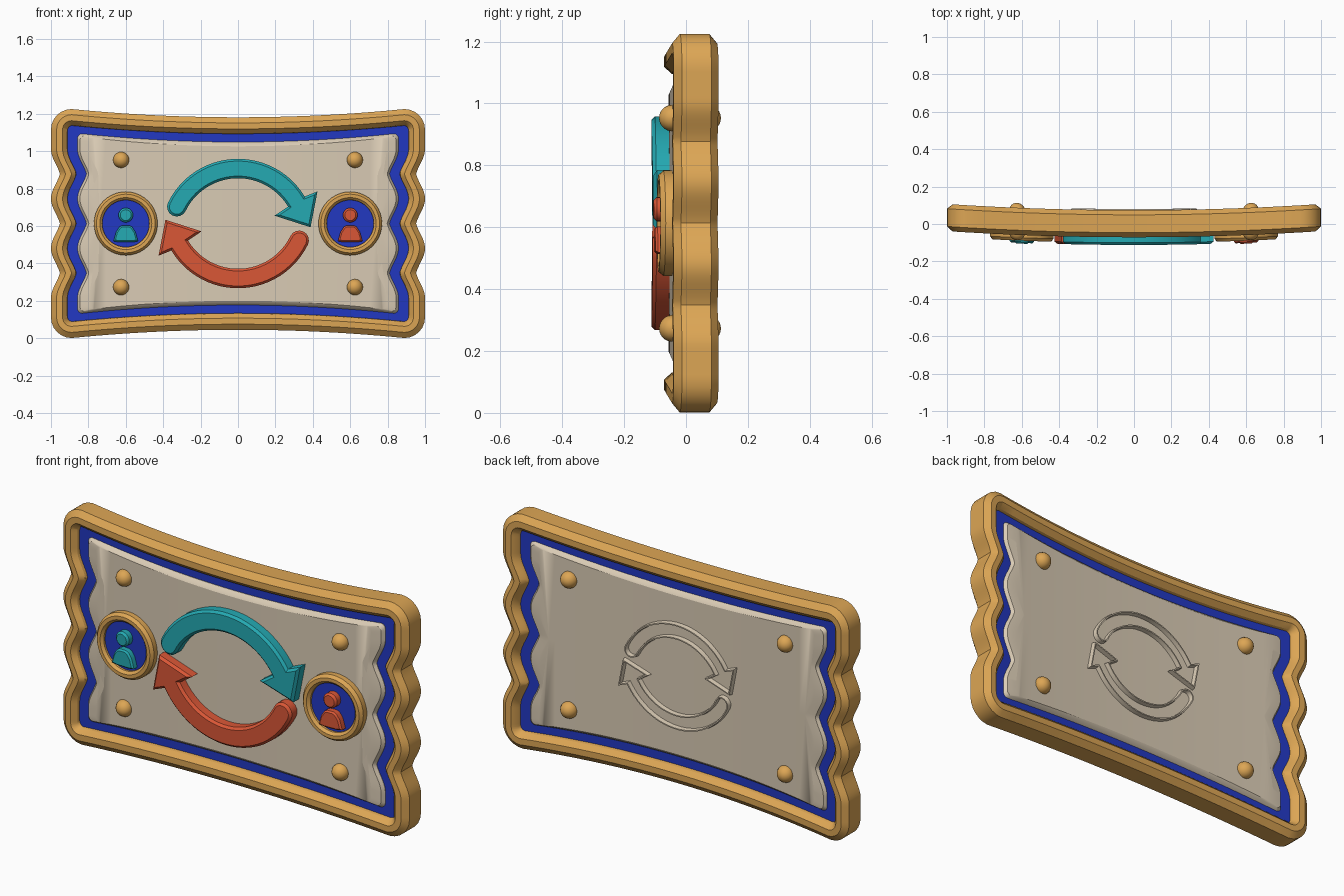
import bpy, bmesh, math
from math import sin, cos, pi, radians

if "Cube" in bpy.data.objects:
    bpy.data.objects.remove(bpy.data.objects["Cube"])

ZC = 0.613          # mid height of the plaque
BEND = 0.033        # the whole plaque curves backward toward its ends


def material(name, rgb):
    m = bpy.data.materials.new(name)
    m.diffuse_color = (*rgb, 1)
    m.use_nodes = True
    m.node_tree.nodes["Principled BSDF"].inputs["Base Color"].default_value = m.diffuse_color
    return m


GOLD = material("gold", (0.72, 0.38, 0.09))
CREAM = material("cream", (0.70, 0.60, 0.46))
BLUE = material("blue", (0.016, 0.04, 0.54))
TEAL = material("teal", (0.018, 0.40, 0.45))
RED = material("red", (0.70, 0.095, 0.037))


def loft(name, loops, mat, closed=False, cap=True):
    """Bridge equal-length loops of (x, y, z); z is relative to mid height."""
    bm = bmesh.new()
    rings = [[bm.verts.new((x, y + BEND * x * x, z + ZC)) for x, y, z in lp] for lp in loops]
    n = len(rings[0])
    pairs = list(zip(rings, rings[1:])) + ([(rings[-1], rings[0])] if closed else [])
    for a, b in pairs:
        for i in range(n):
            j = (i + 1) % n
            bm.faces.new((a[i], a[j], b[j], b[i]))
    if cap and not closed:
        bm.faces.new(rings[0])
        bm.faces.new(rings[-1])
    bmesh.ops.remove_doubles(bm, verts=bm.verts, dist=1e-5)
    bmesh.ops.recalc_face_normals(bm, faces=bm.faces)
    me = bpy.data.meshes.new(name)
    bm.to_mesh(me)
    bm.free()
    me.materials.append(mat)
    ob = bpy.data.objects.new(name, me)
    bpy.context.collection.objects.link(ob)
    bpy.ops.object.select_all(action='DESELECT')
    ob.select_set(True)
    bpy.context.view_layer.objects.active = ob
    bpy.ops.object.shade_smooth_by_angle(angle=radians(30))
    return ob


def ticket(ix, iz, y):
    """Ticket outline inset by ix at the sides and iz at top and bottom."""
    hx, hz, mid = 1 - ix, 0.612 - iz, 0.568 - iz
    r = max(0.025, 0.11 - ix)
    pts = []
    for i in range(25):                                   # dipped top edge
        x = (hx - r) * (i / 12 - 1)
        pts.append((x, y, mid + (hz - mid) * (x / (hx - r)) ** 2))
    for i in range(1, 7):                                 # rounded corner
        a = pi / 2 * (1 - i / 6)
        pts.append((hx - r + r * cos(a), y, hz - r + r * sin(a)))
    side = []
    for i in range(1, 72):                                # wavy side, three notches
        z = (hz - r) * (1 - i / 36)
        w = 0
        if abs(z) < 0.3975:
            c = (1 + cos(2 * pi * z / 0.265)) / 2
            w = 0.5 * c + 0.5 * (1 - abs(sin(pi * z / 0.265)))
        side.append((hx - 0.048 * w, y, z))
    right = pts[12:] + side[:36]
    lower = [(x, y, -z) for x, y, z in reversed(right[:-1])]
    half = right + lower
    return half + [(-x, y, z) for x, y, z in reversed(half[1:-1])]


# Gold frame: chamfered section swept around the ticket outline
front = [(0.09, -0.025), (0.085, -0.047), (0.062, -0.071), (0.03, -0.071), (0.0, -0.046)]
section = front + [(i, -y + 0.003) for i, y in reversed(front)]
loft("frame", [ticket(i, i, y) for i, y in section], GOLD, closed=True)

# Blue border band inside the frame
loft("border_band", [ticket(i, i, y) for i, y in
     [(0.075, -0.032), (0.17, -0.032), (0.17, 0.035), (0.075, 0.035)]], BLUE, closed=True)


# Cream panel with sloped edges on both sides
def panel_side(s):
    edge = [ticket(0.142, 0.132, s * 0.034), ticket(0.155, 0.143, s * 0.05),
            ticket(0.205, 0.155, s * 0.057)]
    core = [(max(-0.74, min(0.74, x)), s * 0.057, 0) for x, y, z in edge[-1]]
    return edge + [core]


loft("panel", panel_side(-1)[::-1] + panel_side(1), CREAM, cap=False)


def offset(pts, d):
    """Move a clockwise or counter-clockwise outline inward by d."""
    n = len(pts)
    area = sum(pts[i][0] * pts[(i + 1) % n][1] - pts[(i + 1) % n][0] * pts[i][1] for i in range(n))
    s = 1 if area > 0 else -1
    out = []
    for i in range(n):
        (ax, az), (bx, bz), (cx, cz) = pts[i - 1], pts[i], pts[(i + 1) % n]
        l1, l2 = math.hypot(bx - ax, bz - az), math.hypot(cx - bx, cz - bz)
        n1 = (-(bz - az) / l1 * s, (bx - ax) / l1 * s)
        n2 = (-(cz - bz) / l2 * s, (cx - bx) / l2 * s)
        k = d / max(0.35, 1 + n1[0] * n2[0] + n1[1] * n2[1])
        out.append((bx + (n1[0] + n2[0]) * k, bz + (n1[1] + n2[1]) * k))
    return out


def plate(name, pts, y0, y1, bev, mat):
    """Flat shape standing out toward the front with a chamfered edge."""
    at = lambda p, y: [(x, y, z) for x, z in p]
    return loft(name, [at(pts, y0), at(pts, y1 + bev), at(offset(pts, bev), y1)], mat)


# Curved arrow outline: round tail, arc shaft, triangular head
R, W, AZ = 0.364, 0.052, -0.070
arc = [radians(154 - 123 * i / 24) for i in range(25)]
polar = lambda a, r: (r * cos(a), AZ + r * sin(a))
arrow = [polar(a, R + W) for a in arc]
arrow += [(0.425, 0.172), (0.388, -0.020), (0.195, 0.042)]
arrow += [polar(a, R - W) for a in reversed(arc)]
tx, tz = polar(arc[0], R)
arrow += [(tx + W * cos(t), tz + W * sin(t)) for t in
          [arc[0] - pi - pi * i / 8 for i in range(1, 8)]]

turned = [(-x, -z) for x, z in arrow]
plate("upper_arrow", arrow, -0.05, -0.112, 0.012, TEAL)
plate("lower_arrow", turned, -0.05, -0.112, 0.012, RED)


# Raised arrow outlines on the back
def relief(name, pts):
    p = [(-0.8 * x, 0.8 * z) for x, z in pts]
    inner = offset(p, 0.014)
    mid_a, mid_b = offset(p, 0.004), offset(p, 0.010)
    loft(name, [[(x, y, z) for x, z in q] for q, y in
         [(p, 0.05), (mid_a, 0.080), (mid_b, 0.080), (inner, 0.05)]], CREAM, closed=True)


relief("back_arrow_outline_upper", arrow)
relief("back_arrow_outline_lower", turned)


def circle(cx, cz, r, y, n=40):
    return [(cx + r * cos(2 * pi * i / n), y, cz + r * sin(2 * pi * i / n)) for i in range(n)]


# Medallions with a simple figure inside
bell = [(-0.066, -0.094), (-0.052, -0.045), (-0.034, -0.018), (-0.018, -0.010)]
bell += [(-x, z) for x, z in reversed(bell)] + [(0.035, -0.100), (-0.035, -0.100)]
for side, s, mat in (("left", -1, TEAL), ("right", 1, RED)):
    cx = 0.6 * s
    loft(side + "_medallion_ring", [circle(cx, 0, r, y) for r, y in
         [(0.17, -0.045), (0.17, -0.085), (0.157, -0.101), (0.139, -0.101),
          (0.126, -0.088), (0.124, -0.045)]], GOLD, closed=True)
    loft(side + "_medallion_disc", [circle(cx, 0, 0.13, y) for y in (-0.045, -0.078)], BLUE)
    plate(side + "_figure_body", [(cx + x, z) for x, z in bell], -0.07, -0.113, 0.008, mat)
    plate(side + "_figure_head", [(x, z) for x, y, z in circle(cx, 0.045, 0.039, 0, 24)],
          -0.07, -0.117, 0.010, mat)

# Round studs on both sides
for sx in (-1, 1):
    for sz in (-1, 1):
        for face, sy in (("front", -1), ("back", 1)):
            loops = [circle(0.625 * sx, 0.34 * sz, max(1e-6, 0.043 * sin(t)),
                            sy * (0.057 + 0.043 * cos(t)), 20)
                     for t in [pi * 0.7 * i / 9 for i in range(10)]]
            loft(face + "_stud", loops, GOLD, cap=False)
